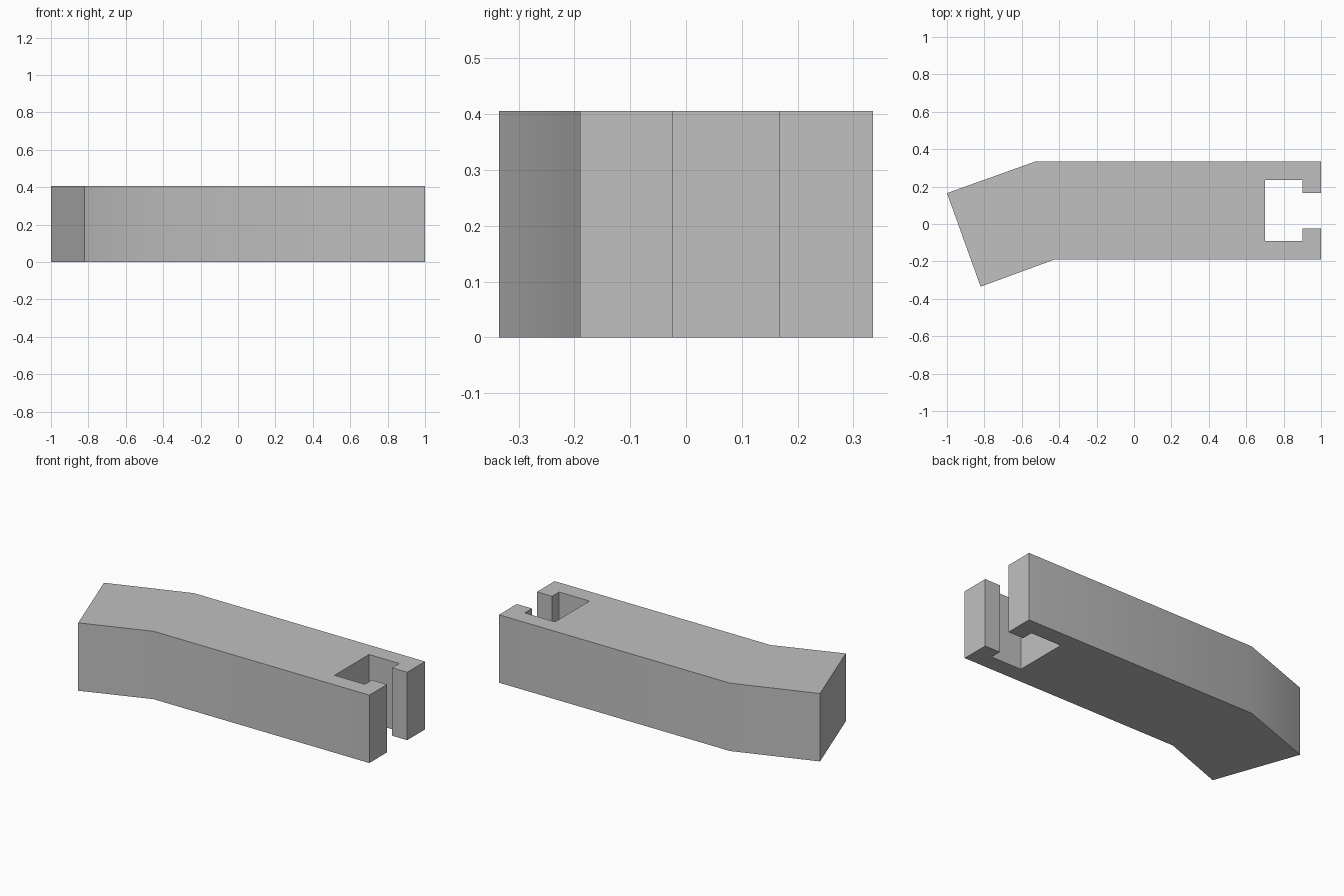
import bpy
import bmesh
import math

cube = bpy.data.objects.get("Cube")
if cube:
    bpy.data.objects.remove(cube, do_unlink=True)

HEIGHT = 0.405

grey = bpy.data.materials.new("plain grey")
grey.use_nodes = True
colour = (0.53, 0.53, 0.53, 1)
grey.diffuse_color = colour
grey.node_tree.nodes["Principled BSDF"].inputs["Base Color"].default_value = colour

# Plan outline, counter-clockwise: bent bar, then the slot with its narrow mouth
bar = [(-1, 0.165), (-0.82, -0.335), (-0.425, -0.19), (1, -0.19)]
slot = [(1, -0.023), (0.9, -0.023), (0.9, -0.09), (0.7, -0.09),
        (0.7, 0.235), (0.9, 0.235), (0.9, 0.167), (1, 0.167)]
back = [(1, 0.335), (-0.525, 0.335)]


def extruded_profile(name, points, height):
    bm = bmesh.new()
    base = bm.faces.new([bm.verts.new((x, y, 0)) for x, y in points])
    result = bmesh.ops.extrude_face_region(bm, geom=[base], use_keep_orig=True)
    top = [g for g in result["geom"] if isinstance(g, bmesh.types.BMVert)]
    bmesh.ops.translate(bm, verts=top, vec=(0, 0, height))
    bmesh.ops.recalc_face_normals(bm, faces=bm.faces)
    mesh = bpy.data.meshes.new(name)
    bm.to_mesh(mesh)
    bm.free()
    obj = bpy.data.objects.new(name, mesh)
    bpy.context.collection.objects.link(obj)
    return obj


# Bent bar with a slotted end
body = extruded_profile("bent_slotted_bar", bar + slot + back, HEIGHT)
body.data.materials.append(grey)

# Soften only the shallow bends
bpy.ops.object.select_all(action="DESELECT")
body.select_set(True)
bpy.context.view_layer.objects.active = body
bpy.ops.object.shade_smooth_by_angle(angle=math.radians(30))
